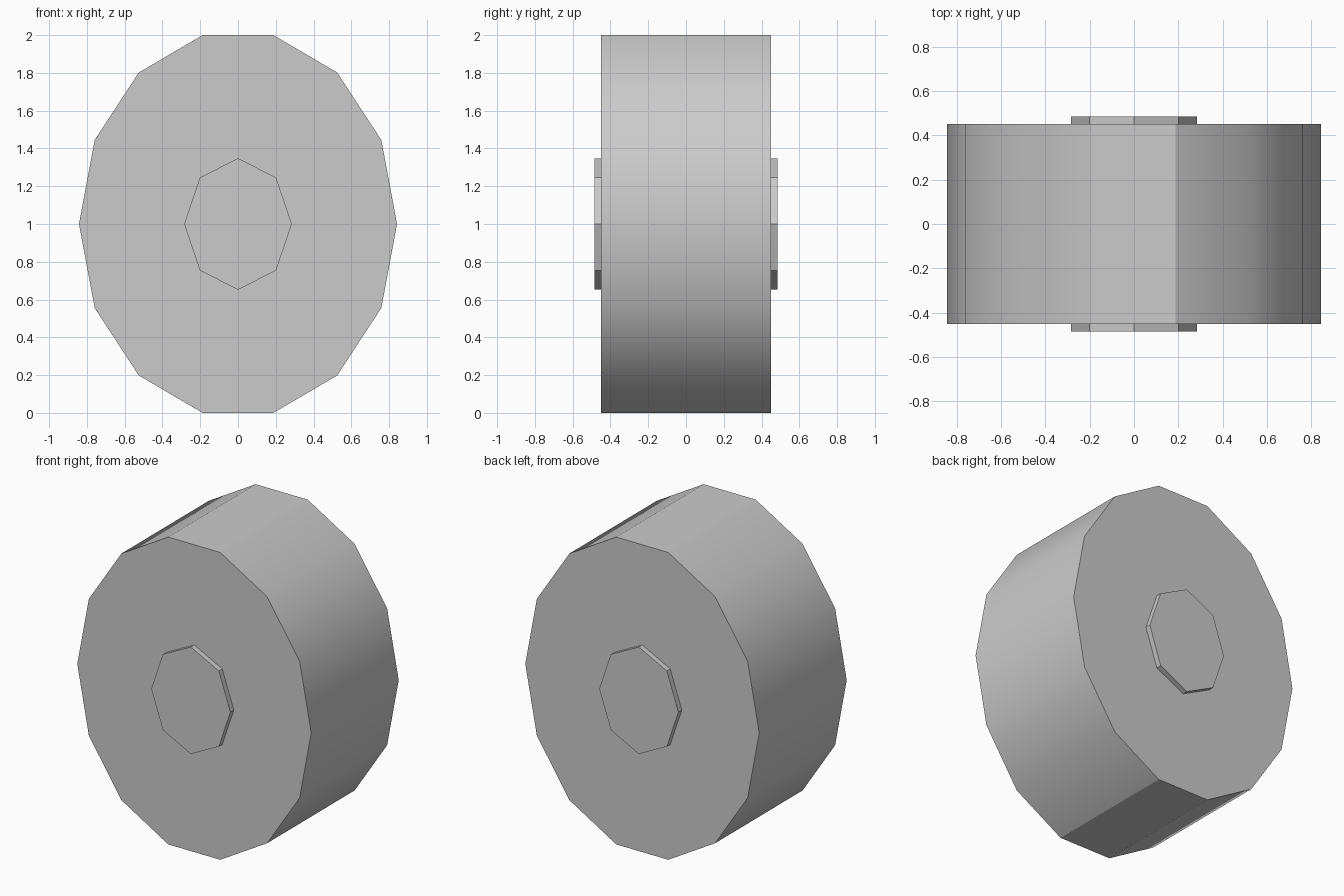
import bpy
import math

cube = bpy.data.objects.get("Cube")
if cube:
    bpy.data.objects.remove(cube, do_unlink=True)

# Single light grey for the whole wheel
grey = bpy.data.materials.new("light_grey")
grey.use_nodes = True
colour = (0.6, 0.6, 0.6, 1)
grey.diffuse_color = colour
grey.node_tree.nodes["Principled BSDF"].inputs["Base Color"].default_value = colour


def oval_drum(name, sides, half_width, half_height, y, depth):
    """Low-poly oval cylinder lying along y, with a corner on the x axis."""
    bpy.ops.mesh.primitive_cylinder_add(vertices=sides, radius=1, depth=depth)
    ob = bpy.context.object
    ob.name = name
    turn = math.pi / 2
    for v in ob.data.vertices:
        a = math.atan2(v.co.y, v.co.x) + turn
        v.co = (half_width * math.cos(a), -v.co.z, half_height * math.sin(a))
    ob.location = (0, y, 1)
    ob.data.materials.append(grey)
    bpy.ops.object.shade_smooth_by_angle(angle=math.radians(30))
    return ob


# Wheel body: fourteen sides, flat at top and bottom
oval_drum("wheel", 14, 0.842, 1 / math.cos(math.pi / 14), 0, 0.9)

# Raised hub cap on each side
for name, side in (("front_hub", -1), ("back_hub", 1)):
    oval_drum(name, 8, 0.285, 0.348, side * 0.4575, 0.055)
